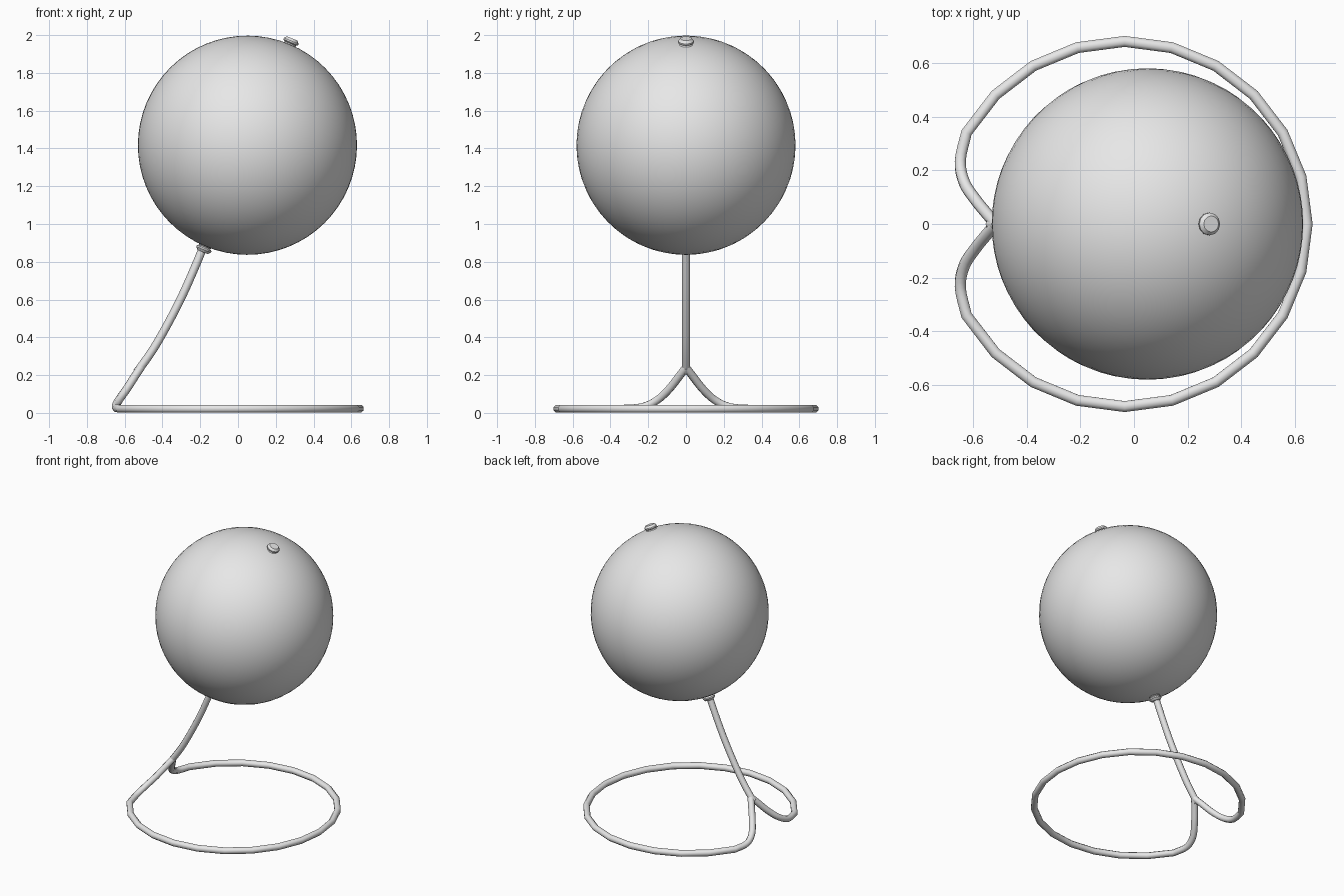
import bpy
import bmesh
import math
from mathutils import Matrix, Vector

if "Cube" in bpy.data.objects:
    bpy.data.objects.remove(bpy.data.objects["Cube"], do_unlink=True)

TUBE = 0.022
CENTRE = Vector((0.05, 0, 1.417))
RADIUS = 0.58
TILT = math.radians(22.8)

grey = bpy.data.materials.new("plain_grey")
grey.use_nodes = True
colour = (0.8, 0.8, 0.8, 1)
grey.diffuse_color = colour
grey.node_tree.nodes["Principled BSDF"].inputs["Base Color"].default_value = colour


def finish(obj, angle):
    obj.data.materials.append(grey)
    bpy.ops.object.select_all(action="DESELECT")
    obj.select_set(True)
    bpy.context.view_layer.objects.active = obj
    bpy.ops.object.shade_smooth_by_angle(angle=math.radians(angle))


def smooth_path(points, steps):
    """Catmull-Rom path through the points."""
    pts = [Vector(p) for p in points]
    pts = [2 * pts[0] - pts[1]] + pts + [2 * pts[-1] - pts[-2]]
    path = []
    for a, b, c, d in zip(pts, pts[1:], pts[2:], pts[3:]):
        for i in range(steps):
            t = i / steps
            path.append(0.5 * (2 * b + (c - a) * t + (2 * a - 5 * b + 4 * c - d) * t * t
                               + (3 * b - a - 3 * c + d) * t ** 3))
    return path + [pts[-2]]


def tube(name, path):
    curve = bpy.data.curves.new(name, "CURVE")
    curve.dimensions = "3D"
    curve.bevel_depth = TUBE
    curve.bevel_resolution = 2
    curve.use_fill_caps = True
    spline = curve.splines.new("POLY")
    spline.points.add(len(path) - 1)
    for point, co in zip(spline.points, path):
        point.co = (*co, 1)
    obj = bpy.data.objects.new(name, curve)
    bpy.context.collection.objects.link(obj)
    bpy.ops.object.select_all(action="DESELECT")
    obj.select_set(True)
    bpy.context.view_layer.objects.active = obj
    bpy.ops.object.convert(target="MESH")
    finish(bpy.context.view_layer.objects.active, 50)


def turned(name, profile, sides, direction):
    """Collar turned around the tilted axis; profile is (radius, distance)."""
    bm = bmesh.new()
    rings = [[bm.verts.new((r * math.cos(a), r * math.sin(a), h))
              for a in (math.tau * i / sides for i in range(sides))] for r, h in profile]
    for low, high in zip(rings, rings[1:]):
        for i in range(sides):
            j = (i + 1) % sides
            bm.faces.new((low[i], low[j], high[j], high[i]))
    bm.faces.new(rings[0][::-1])
    bm.faces.new(rings[-1])
    mesh = bpy.data.meshes.new(name)
    bm.to_mesh(mesh)
    bm.free()
    mesh.transform(Matrix.Translation(CENTRE) @ Matrix.Rotation(direction, 4, "Y"))
    obj = bpy.data.objects.new(name, mesh)
    bpy.context.collection.objects.link(obj)
    finish(obj, 30)


# Ball
bpy.ops.mesh.primitive_uv_sphere_add(segments=64, ring_count=32, radius=RADIUS,
                                     location=CENTRE, rotation=(0, TILT, 0))
ball = bpy.context.object
ball.name = "globe_ball"
finish(ball, 60)

# Pivot collars at both poles
collar = [(0.036, 0.56), (0.036, 0.578), (0.031, 0.584), (0.042, 0.591),
          (0.042, 0.599), (0.03, 0.613)]
turned("top_pivot", collar, 12, TILT)
turned("bottom_pivot", collar, 12, TILT + math.pi)

# Base: faceted ring whose two ends curl in and rise to the stem
leg = smooth_path([(-0.624, 0.34, TUBE), (-0.647, 0.235, 0.03), (-0.632, 0.155, 0.066),
                   (-0.59, 0.09, 0.125), (-0.545, 0.035, 0.195), (-0.515, 0, 0.24)], 4)
mirror = [Vector((p.x, -p.y, p.z)) for p in leg]
ring = []
for step in range(-9, 10):
    a = math.radians(15 * step)
    ring.append(Vector((-0.035 + 0.68 * math.cos(a), 0.68 * math.sin(a), TUBE)))
tube("base_ring", mirror[::-1] + ring + leg)

# Curved stem
tube("stem", smooth_path([(-0.535, 0, 0.215), (-0.45, 0, 0.335), (-0.375, 0, 0.465),
                          (-0.3, 0, 0.61), (-0.235, 0, 0.755), (-0.185, 0, 0.875)], 3))
